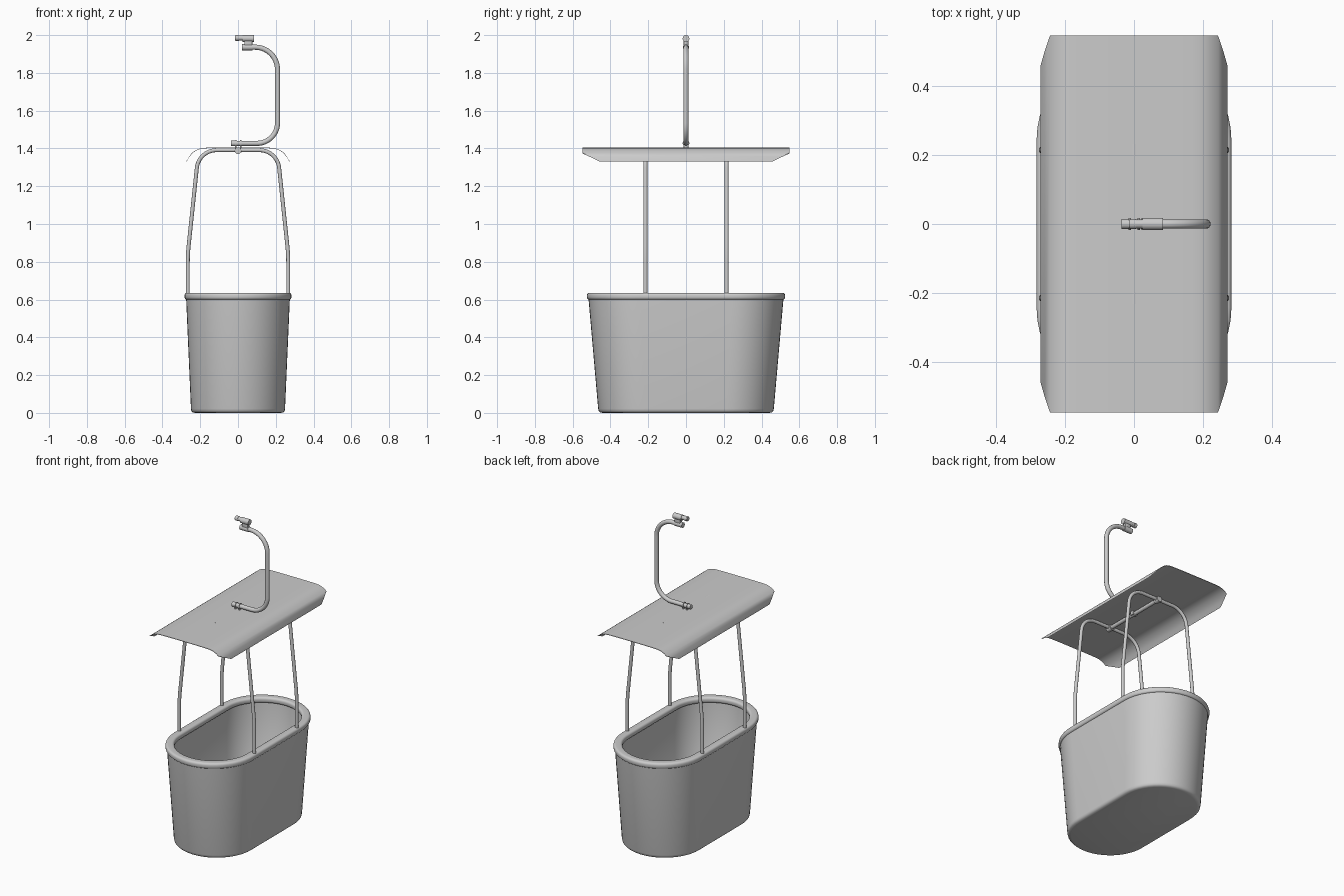
import bpy, bmesh, math
from mathutils import Vector

if "Cube" in bpy.data.objects:
    bpy.data.objects.remove(bpy.data.objects["Cube"])


def finish(name, bm, angle=40):
    bmesh.ops.recalc_face_normals(bm, faces=bm.faces)
    me = bpy.data.meshes.new(name)
    bm.to_mesh(me)
    bm.free()
    ob = bpy.data.objects.new(name, me)
    bpy.context.collection.objects.link(ob)
    bpy.ops.object.select_all(action='DESELECT')
    ob.select_set(True)
    bpy.context.view_layer.objects.active = ob
    bpy.ops.object.shade_smooth_by_angle(angle=math.radians(angle))
    return ob


def stadium(r, s, z, n=24):
    pts = []
    for sign in (1, -1):
        for i in range(n + 1):
            a = math.pi * i / n
            pts.append(Vector((sign * r * math.cos(a), sign * (s + r * math.sin(a)), z)))
    return pts


def loft(name, rings, closed=False, cap=True):
    bm = bmesh.new()
    vs = [[bm.verts.new(p) for p in ring] for ring in rings]
    n = len(vs[0])
    pairs = list(zip(vs, vs[1:])) + ([(vs[-1], vs[0])] if closed else [])
    for a, b in pairs:
        for i in range(n):
            j = (i + 1) % n
            bm.faces.new((a[i], a[j], b[j], b[i]))
    if cap and not closed:
        bm.faces.new(vs[0])
        bm.faces.new(vs[-1])
    return finish(name, bm)


def fillet(pts, radii, n=10):
    # round each inner corner of a path with a true arc
    pts = [Vector(p) for p in pts]
    out = [pts[0]]
    for k in range(1, len(pts) - 1):
        p = pts[k]
        u, v = (pts[k - 1] - p).normalized(), (pts[k + 1] - p).normalized()
        half = u.angle(v) / 2
        r = radii[k - 1]
        c = p + (u + v).normalized() * (r / math.sin(half))
        a = p + u * (r / math.tan(half)) - c
        b = p + v * (r / math.tan(half)) - c
        t = a.angle(b)
        for i in range(n + 1):
            f = i / n
            out.append(c + (a * math.sin((1 - f) * t) + b * math.sin(f * t)) / math.sin(t))
    return out + [pts[-1]]


def tube(name, path, r, n=16):
    # sweep a circle along a path lying in one vertical plane
    path = [Vector(p) for p in path]
    d = path[-1] - path[0]
    side = Vector((1, 0, 0)) if abs(d.y) > abs(d.x) else Vector((0, 1, 0))
    rings = []
    for i, p in enumerate(path):
        t = (path[min(i + 1, len(path) - 1)] - path[max(i - 1, 0)]).normalized()
        up = t.cross(side).normalized()
        rings.append([p + r * (math.cos(a) * side + math.sin(a) * up)
                      for a in (2 * math.pi * k / n for k in range(n))])
    return loft(name, rings)


def box(name, x0, x1, y, z0, z1, bevel=0.004):
    bm = bmesh.new()
    bmesh.ops.create_cube(bm, size=1)
    for v in bm.verts:
        v.co = ((x0 + x1) / 2 + v.co.x * (x1 - x0), v.co.y * 2 * y,
                (z0 + z1) / 2 + v.co.z * (z1 - z0))
    bmesh.ops.bevel(bm, geom=bm.edges[:], offset=bevel, segments=2, affect='EDGES', profile=0.5)
    return finish(name, bm)


# tapered tub: outside wall, over the top, inside wall and floor
tub = [(0.228, 0.215, 0), (0.240, 0.215, 0.003), (0.247, 0.215, 0.010), (0.249, 0.216, 0.022),
       (0.275, 0.242, 0.615), (0.250, 0.242, 0.615), (0.228, 0.216, 0.04), (0.215, 0.215, 0.025)]
loft("tub", [stadium(*t) for t in tub])

# rolled rim
rim = []
for cx, cz, start in ((0.269, 0.622, 0), (0.245, 0.622, 90), (0.245, 0.613, 180), (0.269, 0.613, 270)):
    for k in range(5):
        a = math.radians(start + k * 22.5)
        rim.append(stadium(cx + 0.014 * math.cos(a), 0.242, cz + 0.014 * math.sin(a)))
loft("tub_rim", rim, closed=True)

# two arched hoops
for y, label in ((-0.215, "front"), (0.215, "back")):
    hoop = [(-0.266, y, 0.615), (-0.266, y, 0.84), (-0.208, y, 1.391),
            (0.208, y, 1.391), (0.266, y, 0.84), (0.266, y, 0.615)]
    tube(label + "_hoop", fillet(hoop, [0.9, 0.105, 0.105, 0.9]), 0.0105)
    tube(label + "_hoop_clamp", [(0, y - 0.018, 1.388), (0, y + 0.018, 1.388)], 0.018)

# beam joining the hoops
tube("roof_beam", [(0, -0.225, 1.388), (0, 0.225, 1.388)], 0.012)

# thin canopy with drooping sides and clipped corners
half = [(0, 1.405, 0.547), (0.09, 1.405, 0.547), (0.165, 1.404, 0.547), (0.19, 1.402, 0.547),
        (0.21, 1.397, 0.547), (0.228, 1.388, 0.547), (0.244, 1.376, 0.547),
        (0.259, 1.356, 0.503), (0.272, 1.334, 0.458)]
section = [(-x, z, y) for x, z, y in half[:0:-1]] + half
bm = bmesh.new()
rows = [[bm.verts.new((x, s * y, z + dz)) for x, z, y in section]
        for s, dz in ((-1, 0), (1, 0), (1, -0.003), (-1, -0.003))]
for a, b in zip(rows, rows[1:] + rows[:1]):
    for i in range(len(section) - 1):
        bm.faces.new((a[i], a[i + 1], b[i + 1], b[i]))
for i in (0, -1):
    bm.faces.new([r[i] for r in rows])
finish("canopy", bm)

# hanger arm
arm = [(-0.01, 0, 1.427), (0.209, 0, 1.427), (0.209, 0, 1.936), (0.03, 0, 1.936)]
tube("hanger_arm", fillet(arm, [0.108, 0.118], 14), 0.0135)

# lower pivot: bolt, collars and mounting lug
tube("pivot_bolt", [(-0.037, 0, 1.427), (-0.005, 0, 1.427)], 0.0145)
for i, x in enumerate((-0.012, 0.014)):
    tube(f"pivot_collar_{i}", [(x - 0.004, 0, 1.427), (x + 0.004, 0, 1.427)], 0.018)
    box(f"pivot_lug_{i}", x - 0.004, x + 0.004, 0.012, 1.378, 1.427, 0.002)

# cable grip on top
tube("grip_head", [(0.025, 0, 1.982), (0.084, 0, 1.982)], 0.018)
tube("grip_pin", [(-0.015, 0, 1.985), (0.03, 0, 1.985)], 0.013)
tube("grip_pin_collar", [(-0.012, 0, 1.985), (0.006, 0, 1.985)], 0.015)
box("grip_neck", 0.034, 0.076, 0.012, 1.936, 1.982)
tube("grip_socket", [(0.02, 0, 1.936), (0.078, 0, 1.936)], 0.0165)
